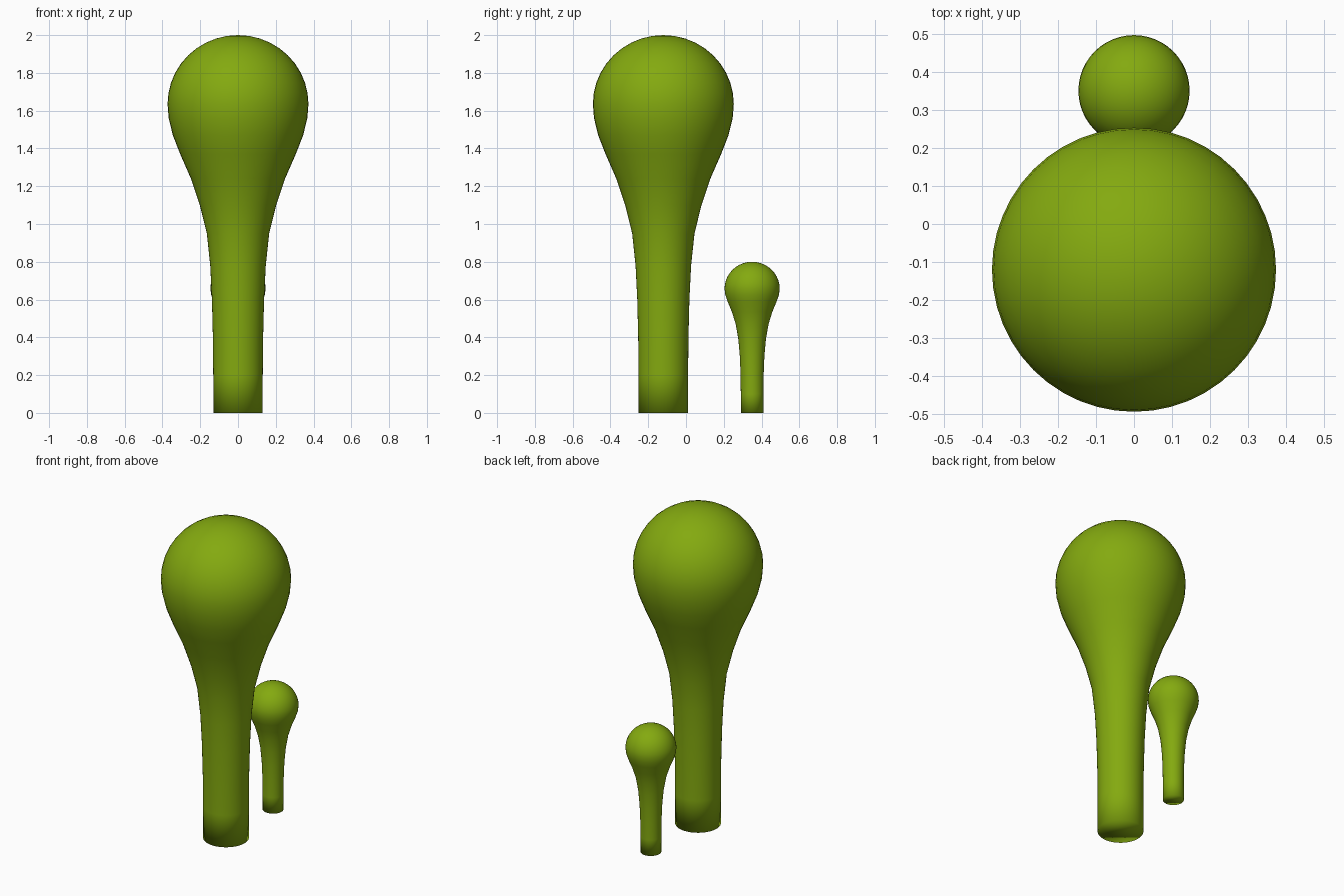
import bpy, bmesh, math

if "Cube" in bpy.data.objects:
    bpy.data.objects.remove(bpy.data.objects["Cube"])

SIDES = 48

green = bpy.data.materials.new("leaf_green")
green.diffuse_color = (0.23, 0.40, 0.005, 1)
green.use_nodes = True
green.node_tree.nodes["Principled BSDF"].inputs["Base Color"].default_value = green.diffuse_color


def lathe(name, y, stem, head_z, head_r, top):
    """Revolve a stem profile that ends in a round domed head."""
    dome = [(head_r * math.cos(i * math.pi / 20),
             head_z + (top - head_z) * math.sin(i * math.pi / 20)) for i in range(10)]
    bm = bmesh.new()
    rings = []
    for r, z in stem + dome:
        rings.append([bm.verts.new((r * math.cos(2 * math.pi * k / SIDES),
                                    r * math.sin(2 * math.pi * k / SIDES), z))
                      for k in range(SIDES)])
    for low, high in zip(rings, rings[1:]):
        for k in range(SIDES):
            n = (k + 1) % SIDES
            bm.faces.new((low[k], low[n], high[n], high[k]))
    # Flat base and rounded crown
    bm.faces.new(rings[0][::-1])
    tip = bm.verts.new((0, 0, top))
    for k in range(SIDES):
        bm.faces.new((rings[-1][k], rings[-1][(k + 1) % SIDES], tip))
    for f in bm.faces:
        f.smooth = True
    mesh = bpy.data.meshes.new(name)
    bm.to_mesh(mesh)
    bm.free()
    mesh.materials.append(green)
    obj = bpy.data.objects.new(name, mesh)
    obj.location.y = y
    bpy.context.collection.objects.link(obj)


# Tall club-shaped stalk
lathe("large_stalk", -0.12,
      [(0.131, 0), (0.131, 0.2), (0.133, 0.4), (0.138, 0.6), (0.147, 0.78),
       (0.165, 0.95), (0.202, 1.1), (0.249, 1.24), (0.306, 1.37),
       (0.345, 1.47), (0.367, 1.56)],
      1.635, 0.373, 2.0)

# Small stalk behind it
lathe("small_stalk", 0.35,
      [(0.060, 0), (0.060, 0.1), (0.061, 0.2), (0.065, 0.3), (0.073, 0.39),
       (0.087, 0.47), (0.107, 0.535), (0.130, 0.59), (0.142, 0.625)],
      0.657, 0.146, 0.8)
